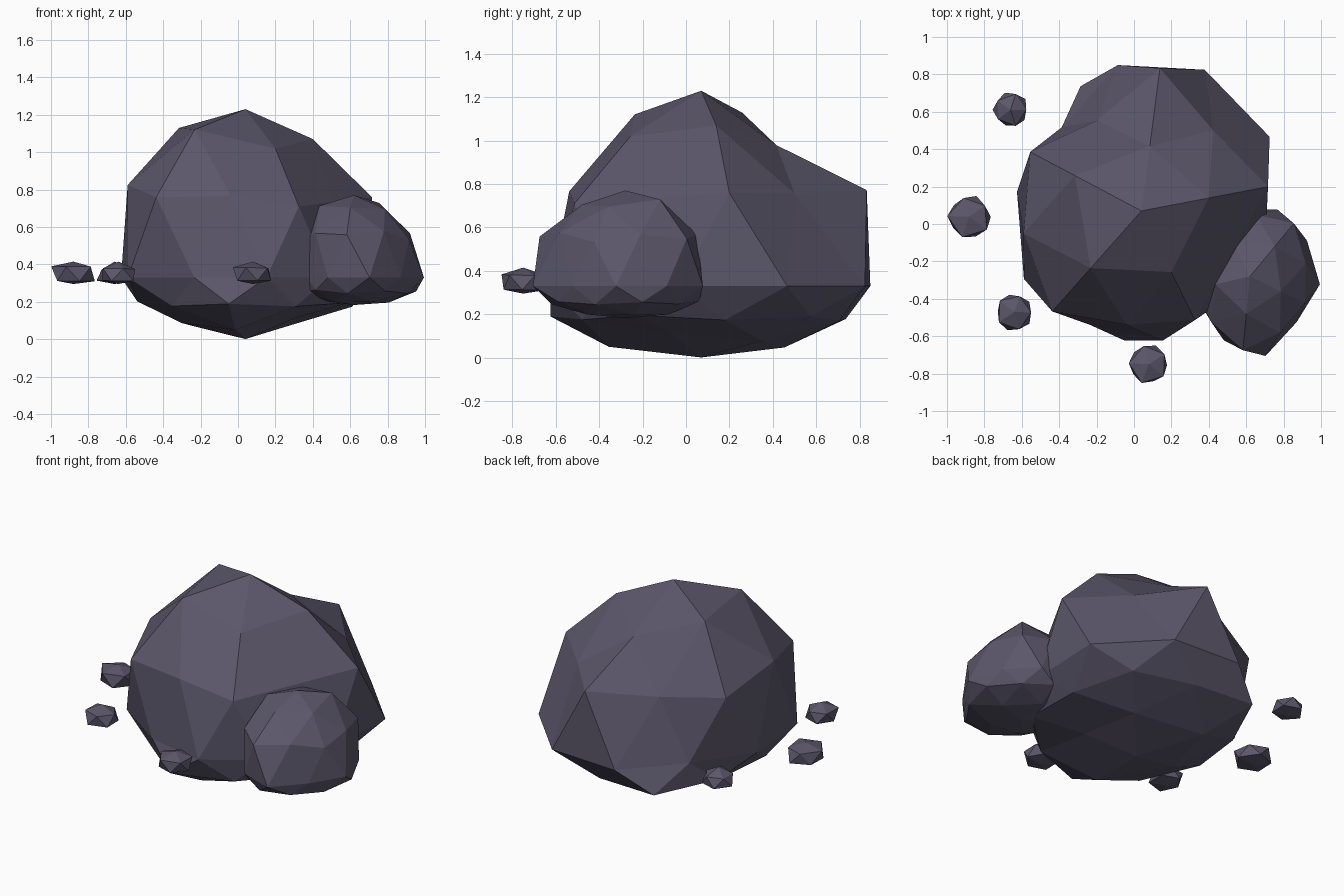
import bpy, bmesh, math, random

if "Cube" in bpy.data.objects:
    bpy.data.objects.remove(bpy.data.objects["Cube"])

stone = bpy.data.materials.new("dark slate stone")
stone.diffuse_color = (0.105, 0.094, 0.145, 1)
stone.use_nodes = True
stone.node_tree.nodes["Principled BSDF"].inputs["Base Color"].default_value = stone.diffuse_color


def rock(name, centre, spin, rings, level=2, scale=(0.80, 0.87, 1.0), under=0.35):
    """Faceted rock: icosphere pushed in or out ring by ring, squashed below its middle."""
    bm = bmesh.new()
    bmesh.ops.create_icosphere(bm, subdivisions=level, radius=1)
    groups = {}
    for v in bm.verts:
        groups.setdefault(round(v.co.z, 1 if level == 1 else 2), []).append(v)
    azimuth = lambda v: (math.atan2(v.co.y, v.co.x) + 0.01) % math.tau
    a = math.radians(spin)
    for z, radii in zip(sorted(groups, reverse=True), rings):
        for v, r in zip(sorted(groups[z], key=azimuth), radii):
            x, y, h = v.co
            x, y = x * math.cos(a) - y * math.sin(a), x * math.sin(a) + y * math.cos(a)
            v.co = (centre[0] + x * r * scale[0],
                    centre[1] + y * r * scale[1],
                    centre[2] + h * r * scale[2] * (under if h < -0.01 else 1))
    bmesh.ops.recalc_face_normals(bm, faces=bm.faces)
    me = bpy.data.meshes.new(name)
    bm.to_mesh(me)
    bm.free()
    me.materials.append(stone)
    ob = bpy.data.objects.new(name, me)
    bpy.context.collection.objects.link(ob)


# Main boulder: radii from top to bottom
rock("large_boulder", (0.04, 0.07, 0.33), 10, [
    [0.90],
    [0.87, 0.764, 0.94, 0.93, 0.81],
    [0.81, 0.74, 0.94, 0.83, 0.77],
    [0.96, 0.99, 0.925, 0.96, 0.85],
    [0.97, 0.965, 0.91, 0.74, 0.84, 0.89, 0.78, 0.81, 0.78, 0.84],
    [0.90, 0.97, 0.82, 0.90, 0.86],
    [0.85, 0.87, 0.83, 0.83, 0.84],
    [0.85, 0.95, 0.82, 0.94, 0.72],
    [0.94]])

# Smaller boulder leaning on its front right side
rock("small_boulder", (0.62, -0.28, 0.33), 48, [
    [0.44],
    [0.47, 0.44, 0.45, 0.44, 0.43],
    [0.45, 0.43, 0.45, 0.47, 0.45],
    [0.49, 0.42, 0.43, 0.51, 0.45],
    [0.45, 0.42, 0.42, 0.42, 0.37, 0.43, 0.50, 0.42, 0.47, 0.44],
    [0.44, 0.42, 0.42, 0.46, 0.475],
    [0.45, 0.44, 0.42, 0.46, 0.46],
    [0.44, 0.43, 0.43, 0.44, 0.45],
    [0.42]])

# Loose pebbles around the left and front
random.seed(4)
pebbles = [(-0.66, 0.61, 0.10), (-0.88, 0.04, 0.12), (-0.64, -0.47, 0.105), (0.08, -0.75, 0.11)]
for i, (x, y, r) in enumerate(pebbles):
    rings = [[r * random.uniform(0.92, 1.12) for _ in range(n)] for n in (1, 5, 5, 1)]
    rings[0], rings[3] = [0.085], [0.1]
    rock(f"pebble_{i + 1}", (x, y, 0.33), 35 * i, rings, level=1, scale=(1, 1, 1))
